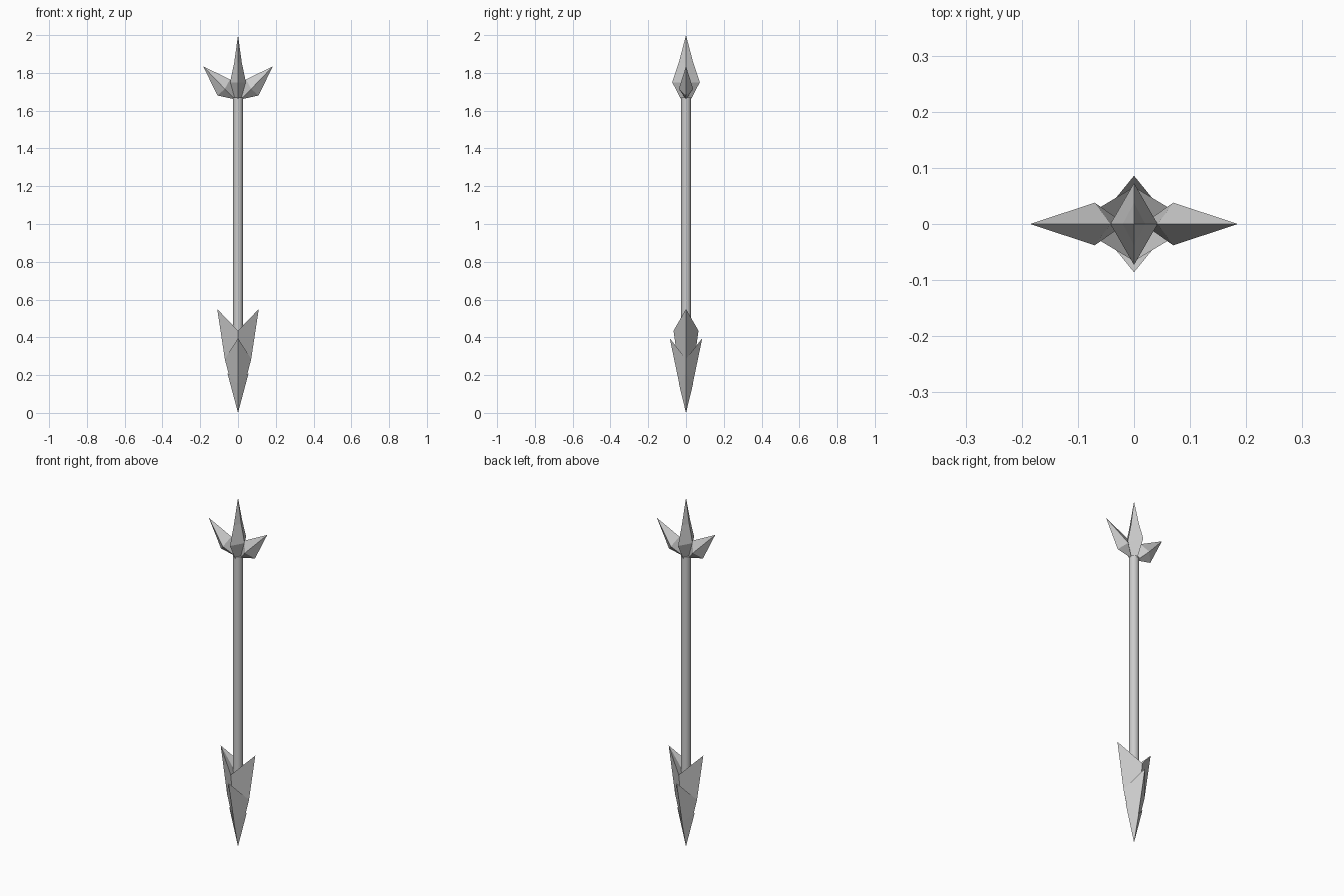
import bpy, bmesh
from mathutils import Vector

if "Cube" in bpy.data.objects:
    bpy.data.objects.remove(bpy.data.objects["Cube"])


def make_mesh(name, bm):
    bmesh.ops.recalc_face_normals(bm, faces=bm.faces[:])
    me = bpy.data.meshes.new(name)
    bm.to_mesh(me)
    bm.free()
    ob = bpy.data.objects.new(name, me)
    bpy.context.collection.objects.link(ob)
    return ob


def spindle(name, bottom, rings, top):
    """Closed faceted solid: bottom point, four-corner rings, top point."""
    bm = bmesh.new()
    b, t = bm.verts.new(bottom), bm.verts.new(top)
    rs = [[bm.verts.new(p) for p in ring] for ring in rings]
    for i in range(4):
        j = (i + 1) % 4
        bm.faces.new((b, rs[0][j], rs[0][i]))
        for lo, hi in zip(rs, rs[1:]):
            bm.faces.new((lo[i], lo[j], hi[j], hi[i]))
        bm.faces.new((rs[-1][i], rs[-1][j], t))
    return make_mesh(name, bm)


def diamond(x, y, z):
    return [(x, 0, z), (0, y, z), (-x, 0, z), (0, -y, z)]


# Shaft
bpy.ops.mesh.primitive_cylinder_add(vertices=16, radius=0.026, depth=1.47,
                                    location=(0, 0, 0.935))
shaft = bpy.context.object
shaft.name = "shaft"
bpy.ops.object.shade_smooth_by_angle()

# Central head spike with slightly hollow edges
spindle("center_spike", (0, 0, 1.61),
        [diamond(0.042, 0.073, 1.75), diamond(0.02, 0.038, 1.855)], (0, 0, 2.0))

# Flared side blades of the head
for side, s in (("right", 1), ("left", -1)):
    ring = [(s * 0.108, 0, 1.68), (s * 0.07, 0.038, 1.715),
            (s * 0.042, 0, 1.765), (s * 0.07, -0.038, 1.715)]
    spindle(side + "_blade", (s * 0.016, 0, 1.66), [ring], (s * 0.185, 0, 1.835))


def collar(name, tip, corner, kink, center_z, bottom_z, turned=False):
    """Overlapping pointed plates: two raised tips and two lower corners."""
    ring = [(tip[0], 0, tip[1]), (0, corner[0], corner[1]),
            (-tip[0], 0, tip[1]), (0, -corner[0], corner[1])]
    rings = [diamond(*kink)] if kink else []
    rings.append(ring)
    if turned:
        rings = [[(-y, x, z) for x, y, z in r] for r in rings]
    return spindle(name, (0, 0, bottom_z), rings, (0, 0, center_z))


# Stacked plates of the foot, from top to bottom
collar("upper_plates", (0.11, 0.55), (0.066, 0.435), (0.069, 0.045, 0.28), 0.40, 0.06)
collar("middle_plates", (0.086, 0.395), (0.07, 0.285), (0.036, 0.036, 0.155), 0.28, 0.05, True)
collar("lower_plates", (0.056, 0.21), (0.037, 0.152), None, 0.15, 0.0)
